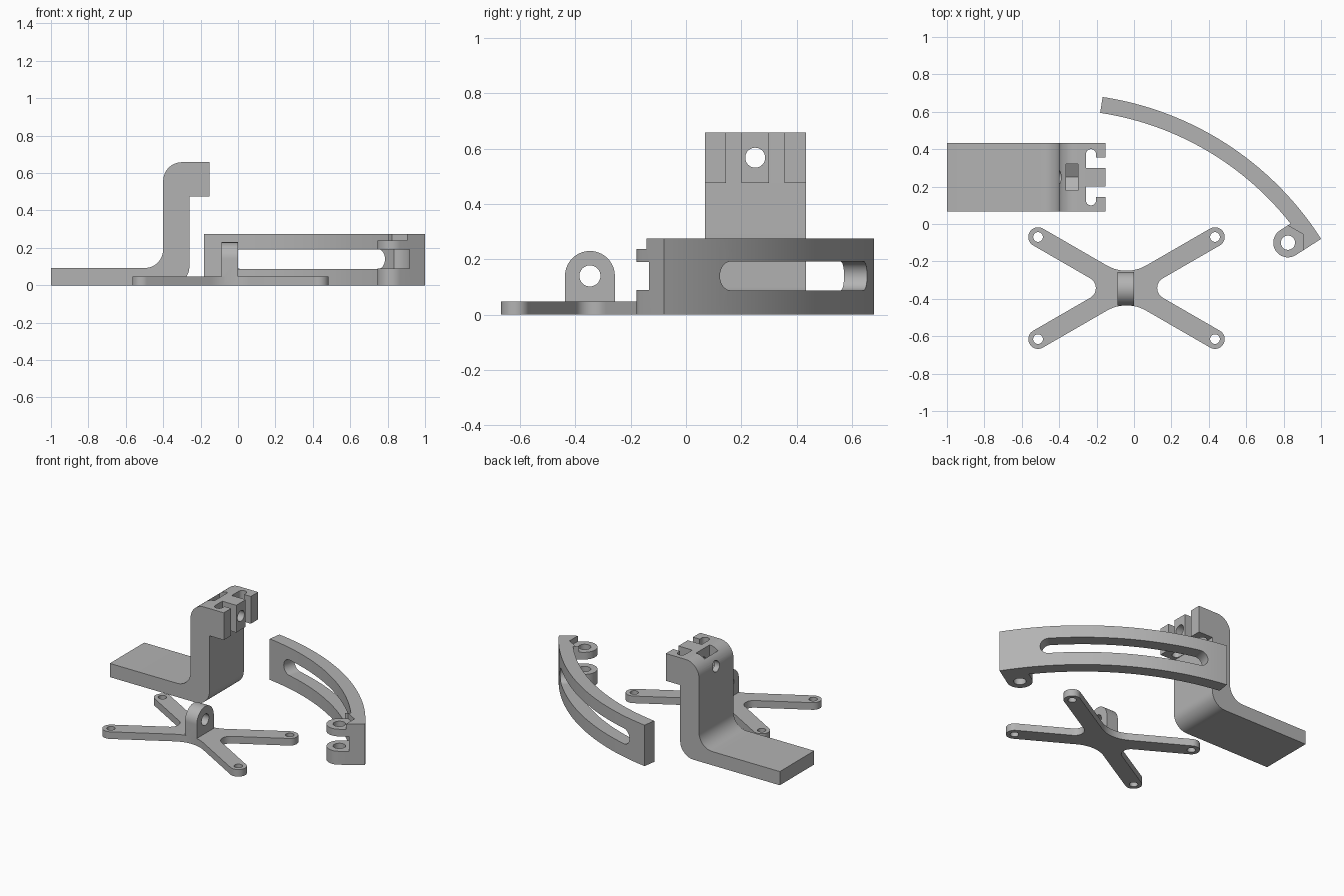
import bpy, bmesh, math
from mathutils import Vector

cube = bpy.data.objects.get("Cube")
if cube:
    bpy.data.objects.remove(cube, do_unlink=True)

grey = bpy.data.materials.new("mid_grey")
grey.use_nodes = True
COLOUR = (0.45, 0.45, 0.45, 1)
grey.diffuse_color = COLOUR
grey.node_tree.nodes["Principled BSDF"].inputs["Base Color"].default_value = COLOUR


def rounded(corners, steps=12):
    """Outline from (u, v, radius) corners, each one filleted."""
    out = []
    for i, (u, v, r) in enumerate(corners):
        p = Vector((u, v))
        if r == 0:
            out.append(p)
            continue
        a = (Vector(corners[i - 1][:2]) - p).normalized()
        b = (Vector(corners[(i + 1) % len(corners)][:2]) - p).normalized()
        half = a.angle(b) / 2
        c = p + (a + b).normalized() * (r / math.sin(half))
        start = p + a * (r / math.tan(half)) - c
        end = p + b * (r / math.tan(half)) - c
        sweep = start.angle_signed(end)  # clockwise positive
        for k in range(steps + 1):
            t = -sweep * k / steps
            out.append(c + Vector((start.x * math.cos(t) - start.y * math.sin(t),
                                   start.x * math.sin(t) + start.y * math.cos(t))))
    return out


def box2d(u0, u1, v0, v1):
    return [(u0, v0), (u1, v0), (u1, v1), (u0, v1)]


def ngon(u, v, r, n=48, turn=0.0):
    return [(u + r * math.cos(turn + math.tau * k / n),
             v + r * math.sin(turn + math.tau * k / n)) for k in range(n)]


def prism(name, outline, lo, hi, axis="z"):
    """Extrude an outline along an axis between two levels."""
    place = {"x": lambda u, v, w: (w, u, v),
             "y": lambda u, v, w: (u, w, v),
             "z": lambda u, v, w: (u, v, w)}[axis]
    bm = bmesh.new()
    low = [bm.verts.new(place(u, v, lo)) for u, v in outline]
    high = [bm.verts.new(place(u, v, hi)) for u, v in outline]
    bm.faces.new(low)
    bm.faces.new(high)
    for i in range(len(low)):
        bm.faces.new((low[i - 1], low[i], high[i], high[i - 1]))
    bmesh.ops.recalc_face_normals(bm, faces=bm.faces)
    mesh = bpy.data.meshes.new(name)
    bm.to_mesh(mesh)
    bm.free()
    mesh.materials.append(grey)
    ob = bpy.data.objects.new(name, mesh)
    bpy.context.collection.objects.link(ob)
    return ob


def combine(ob, tool, operation="DIFFERENCE"):
    """Apply a boolean and discard the tool."""
    mod = ob.modifiers.new("boolean", "BOOLEAN")
    mod.operation, mod.object, mod.solver = operation, tool, "EXACT"
    bpy.context.view_layer.objects.active = ob
    bpy.ops.object.modifier_apply(modifier=mod.name)
    bpy.data.objects.remove(tool, do_unlink=True)


def finish(ob):
    bpy.ops.object.select_all(action="DESELECT")
    ob.select_set(True)
    bpy.context.view_layer.objects.active = ob
    bpy.ops.object.shade_smooth_by_angle(angle=math.radians(30))


# Bracket: flat tongue, upright column and overhanging head
bracket = prism("clamp_bracket", rounded([
    (-1, 0, 0), (-0.26, 0, 0.1), (-0.26, 0.475, 0), (-0.153, 0.475, 0),
    (-0.153, 0.658, 0), (-0.4, 0.658, 0.1), (-0.4, 0.092, 0.1), (-1, 0.092, 0)]),
    0.068, 0.433, "y")
MID = 0.25
for side in (-1, 1):  # hooked slots in the head
    slot = prism("slot", rounded([
        (-0.257, MID + side * 0.05, 0), (-0.1, MID + side * 0.05, 0),
        (-0.1, MID + side * 0.105, 0), (-0.203, MID + side * 0.105, 0),
        (-0.203, MID + side * 0.15, 0.026), (-0.257, MID + side * 0.15, 0.026)]), 0.4, 0.7)
    combine(bracket, slot)
# Nut pocket open to the top, with a pointed floor, and the bolt hole
combine(bracket, prism("nut_pocket", [
    (MID - 0.072, 0.7), (MID - 0.072, 0.524), (MID, 0.483),
    (MID + 0.072, 0.524), (MID + 0.072, 0.7)], -0.363, -0.3, "x"))
combine(bracket, prism("bolt_hole", ngon(MID, 0.567, 0.036), -0.5, -0.1, "x"))
finish(bracket)

# Curved guide rail
CX, CY, R_IN, R_OUT = -0.42, -0.988, 1.6, 1.686


def band(a0, a1, r0, r1, n=40):
    angles = [math.radians(a0 + (a1 - a0) * k / n) for k in range(n + 1)]
    arc = lambda r, seq: [(CX + r * math.cos(a), CY + r * math.sin(a)) for a in seq]
    return arc(r0, angles) + arc(r1, reversed(angles))


END = 32.6
rail = prism("curved_rail", band(END, 81.4, R_IN, R_OUT), 0, 0.275)

# Hinge lug on the end of the rail
HX, HY = 0.823, -0.1
along = Vector((math.cos(math.radians(END)), math.sin(math.radians(END))))
across = Vector((-along.y, along.x))
lug_r = (Vector((HX - CX, HY - CY))).dot(across)
lug = []
for s, t, r in ((1.4, -1, 0), (1.4, 1, 0), (-1, 1, 1), (-1, -1, 1)):
    p = Vector((HX, HY)) + along * lug_r * s + across * lug_r * t
    lug.append((p.x, p.y, r * lug_r * 0.999))
combine(rail, prism("lug", rounded(lug), 0, 0.275), "UNION")
combine(rail, prism("hinge_gap", ngon(HX, HY, 0.1), 0.09, 0.19))
combine(rail, prism("nut_seat", ngon(HX, HY, 0.092, 6, math.pi / 6), 0.238, 0.4))
combine(rail, prism("hinge_hole", ngon(HX, HY, 0.038), -0.1, 0.4))

# Long slot with round ends
HALF, SLOT_Z = 0.052, 0.14
inset = math.degrees(HALF / R_IN)
first, last = 41.1 + inset, 77 - inset
combine(rail, prism("slot", band(first, last, 1.5, 1.8), SLOT_Z - HALF, SLOT_Z + HALF))
for angle in (first, last):
    end = prism("slot_end", ngon(0, SLOT_Z, HALF), 1.55, 1.75, "x")
    a = math.radians(angle)
    end.location = (CX, CY, 0)
    end.rotation_euler.z = a
    bpy.context.view_layer.update()
    combine(rail, end)
finish(rail)

# Four-armed foot
FX, FY, W = -0.04, -0.3425, 0.052
reach = math.hypot(0.473, 0.273) + W
outline = []
for k, deg in enumerate((30, 150, 210, 330)):
    a = math.radians(deg)
    d, n = Vector((math.cos(a), math.sin(a))), Vector((-math.sin(a), math.cos(a)))
    for s in (-1, 1):
        p = d * reach + n * W * s
        outline.append((FX + p.x, FY + p.y, W * 0.999))
    wide = k % 2 == 0  # wide valleys face +y and -y
    v = math.radians((90, 180, 270, 0)[k])
    dist = W / math.sin(math.radians(60 if wide else 30))
    outline.append((FX + dist * math.cos(v), FY + dist * math.sin(v), 0.21 if wide else 0.06))
foot = prism("four_arm_foot", rounded(outline), 0, 0.048)
for sx in (-1, 1):
    for sy in (-1, 1):
        combine(foot, prism("screw_hole", ngon(FX + sx * 0.473, FY + sy * 0.273, 0.026, 32), -0.1, 0.1))

# Upright eye on the foot
EY, EZ, ER = -0.347, 0.14, 0.09
eye = prism("eye", rounded([
    (EY - ER, 0.02, 0), (EY + ER, 0.02, 0),
    (EY + ER, EZ + ER, ER * 0.999), (EY - ER, EZ + ER, ER * 0.999)], 20), -0.087, 0, "x")
combine(foot, eye, "UNION")
combine(foot, prism("eye_hole", ngon(EY, EZ, 0.038), -0.2, 0.1, "x"))
finish(foot)
